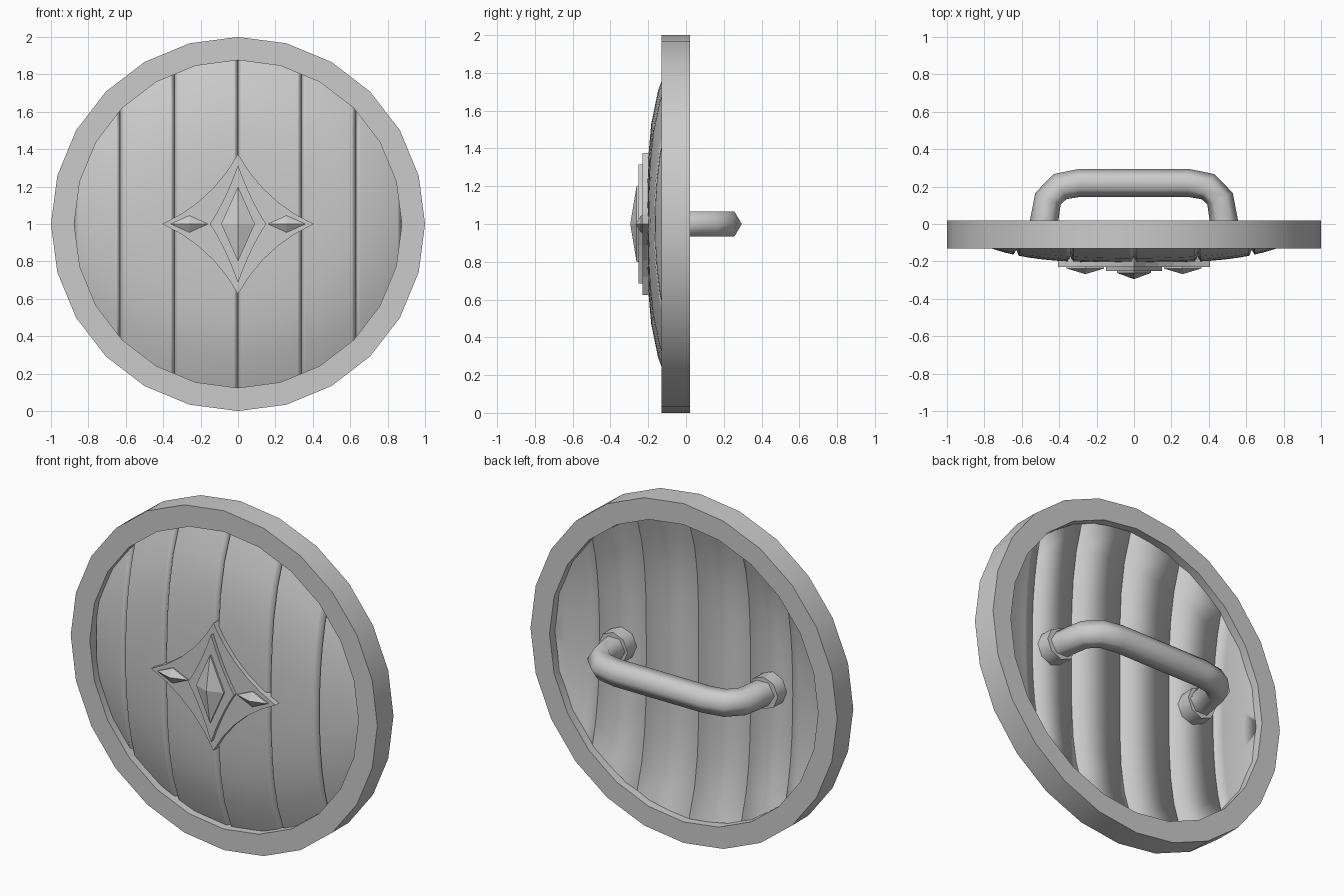
import bpy, bmesh, math
from mathutils import Vector

cube = bpy.data.objects.get("Cube")
if cube:
    bpy.data.objects.remove(cube, do_unlink=True)

COLOUR = (0.6, 0.6, 0.6, 1)
grey = bpy.data.materials.new("plain_grey")
grey.use_nodes = True
grey.diffuse_color = COLOUR
grey.node_tree.nodes["Principled BSDF"].inputs["Base Color"].default_value = COLOUR

CENTRE_Z = 1.0


def finish(name, bm, angle=None):
    """Turn a bmesh into an object; smooth it below the given angle."""
    bmesh.ops.recalc_face_normals(bm, faces=bm.faces)
    mesh = bpy.data.meshes.new(name)
    bm.to_mesh(mesh)
    bm.free()
    mesh.materials.append(grey)
    obj = bpy.data.objects.new(name, mesh)
    obj.location.z = CENTRE_Z
    bpy.context.collection.objects.link(obj)
    if angle:
        bpy.ops.object.select_all(action='DESELECT')
        obj.select_set(True)
        bpy.context.view_layer.objects.active = obj
        bpy.ops.object.shade_smooth_by_angle(angle=math.radians(angle))


def skin(bm, rings, closed):
    """Join successive rings of vertices with quads."""
    n = len(rings[0])
    pairs = list(zip(rings, rings[1:]))
    if closed:
        pairs.append((rings[-1], rings[0]))
    for a, b in pairs:
        for i in range(n):
            j = (i + 1) % n
            bm.faces.new((a[i], a[j], b[j], b[i]))


def plate(name, outline, back, front, apex=None):
    """Flat plate facing the front, with an optional pointed top."""
    bm = bmesh.new()
    rings = [[bm.verts.new((x, y, z)) for x, z in outline] for y in (back, front)]
    skin(bm, rings, False)
    bm.faces.new(rings[0])
    if apex is None:
        bm.faces.new(rings[1])
    else:
        mid = sum((v.co for v in rings[1]), Vector()) / len(outline)
        tip = bm.verts.new((mid.x, apex, mid.z))
        for i, v in enumerate(rings[1]):
            bm.faces.new((v, rings[1][(i + 1) % len(outline)], tip))
    finish(name, bm)


def star(w, h, cx, cz, steps=5):
    """Four-pointed outline with curved-in edges."""
    quarter = []
    for i in range(steps):
        t = i / steps
        quarter.append((w * (1 - t) ** 2 + 2 * cx * t * (1 - t),
                        h * t ** 2 + 2 * cz * t * (1 - t)))
    mirrored = [(-x, z) for x, z in quarter[:0:-1]]
    upper = quarter + [(0, h)] + mirrored
    return upper + [(-x, -z) for x, z in upper]


def diamond(x, w, h):
    return [(x + w, 0), (x, h), (x - w, 0), (x, -h)]


# Rim: square section turned around the centre
INNER = 0.876
bm = bmesh.new()
rings = []
for i in range(24):
    a = math.tau * i / 24
    rings.append([bm.verts.new((r * math.sin(a), y, r * math.cos(a)))
                  for r, y in ((1, -0.13), (1, 0.02), (INNER, 0.02), (INNER, -0.13))])
skin(bm, rings, True)
finish("rim", bm, 30)

# Planks: thick domed boards with bevelled front edges
JOINTS = (-0.875, -0.63, -0.34, 0, 0.34, 0.63, 0.875)
RADIUS = 0.885
ROWS = 10
BEVEL = 0.028


def plank(name, x0, x1, outermost):
    width = x1 - x0
    inner = [x0 + width * t for t in (0.25, 0.5, 0.75)]
    front = [(x0, BEVEL), (x0 + 0.015, 0), (x0 + 0.021, 0)]
    front += [(x, 0) for x in inner]
    front += [(x1 - 0.021, 0), (x1 - 0.015, 0), (x1, BEVEL)]
    back = [x1] + (inner[::-1] if outermost else []) + [x0]
    bm = bmesh.new()
    rings = []
    for j in range(ROWS + 1):
        t = 2 * j / ROWS - 1
        ring = []
        for x, depth in front + [(x, None) for x in back]:
            z = t * math.sqrt(RADIUS ** 2 - x ** 2)
            r = math.hypot(x, z) / RADIUS
            if depth is None:
                depth = 0.09 - 0.035 * r ** 2
            ring.append(bm.verts.new((x, -0.205 + 0.125 * r ** 3.5 + depth, z)))
        rings.append(ring)
    skin(bm, rings, False)
    finish(name, bm, 110)


for i, (x0, x1) in enumerate(zip(JOINTS, JOINTS[1:])):
    plank("plank_%d" % (i + 1), x0, x1, i in (0, len(JOINTS) - 2))

# Emblem: stacked plates with pointed studs
plate("emblem_base", star(0.405, 0.375, 0.14, 0.12), -0.18, -0.23)
plate("emblem_upper", star(0.15, 0.315, 0.065, 0.13), -0.22, -0.252)
plate("centre_stud", diamond(0, 0.09, 0.2), -0.25, -0.262, -0.295)
for side, x in (("left", 0.26), ("right", -0.26)):
    plate(side + "_stud", diamond(x, 0.1, 0.045), -0.22, -0.238, -0.268)

# Handle: six-sided tube swept along a bent path
TUBE = 0.075
half_path = [(0.50, -0.12), (0.48, 0.02), (0.46, 0.135), (0.395, 0.2), (0.29, 0.22)]
path = [Vector((x, y, 0)) for x, y in half_path]
path += [Vector((-x, y, 0)) for x, y in reversed(half_path)]
bm = bmesh.new()
rings = []
for i, p in enumerate(path):
    along = (path[min(i + 1, len(path) - 1)] - path[max(i - 1, 0)]).normalized()
    out = along.cross(Vector((0, 0, 1)))
    rings.append([bm.verts.new(p + TUBE * (out * math.cos(math.tau * k / 6)
                                           + Vector((0, 0, math.sin(math.tau * k / 6)))))
                  for k in range(6)])
skin(bm, rings, False)
bm.faces.new(rings[0])
bm.faces.new(rings[-1])
finish("handle", bm, 65)

# Collars where the handle meets the planks
for side, s in (("left", 1), ("right", -1)):
    bm = bmesh.new()
    rings = [[bm.verts.new((s * x + 0.095 * math.cos(math.tau * k / 8), y,
                            0.095 * math.sin(math.tau * k / 8))) for k in range(8)]
             for x, y in ((0.495, -0.13), (0.49, -0.02))]
    skin(bm, rings, False)
    for ring in rings:
        bm.faces.new(ring)
    finish(side + "_handle_collar", bm, 50)
